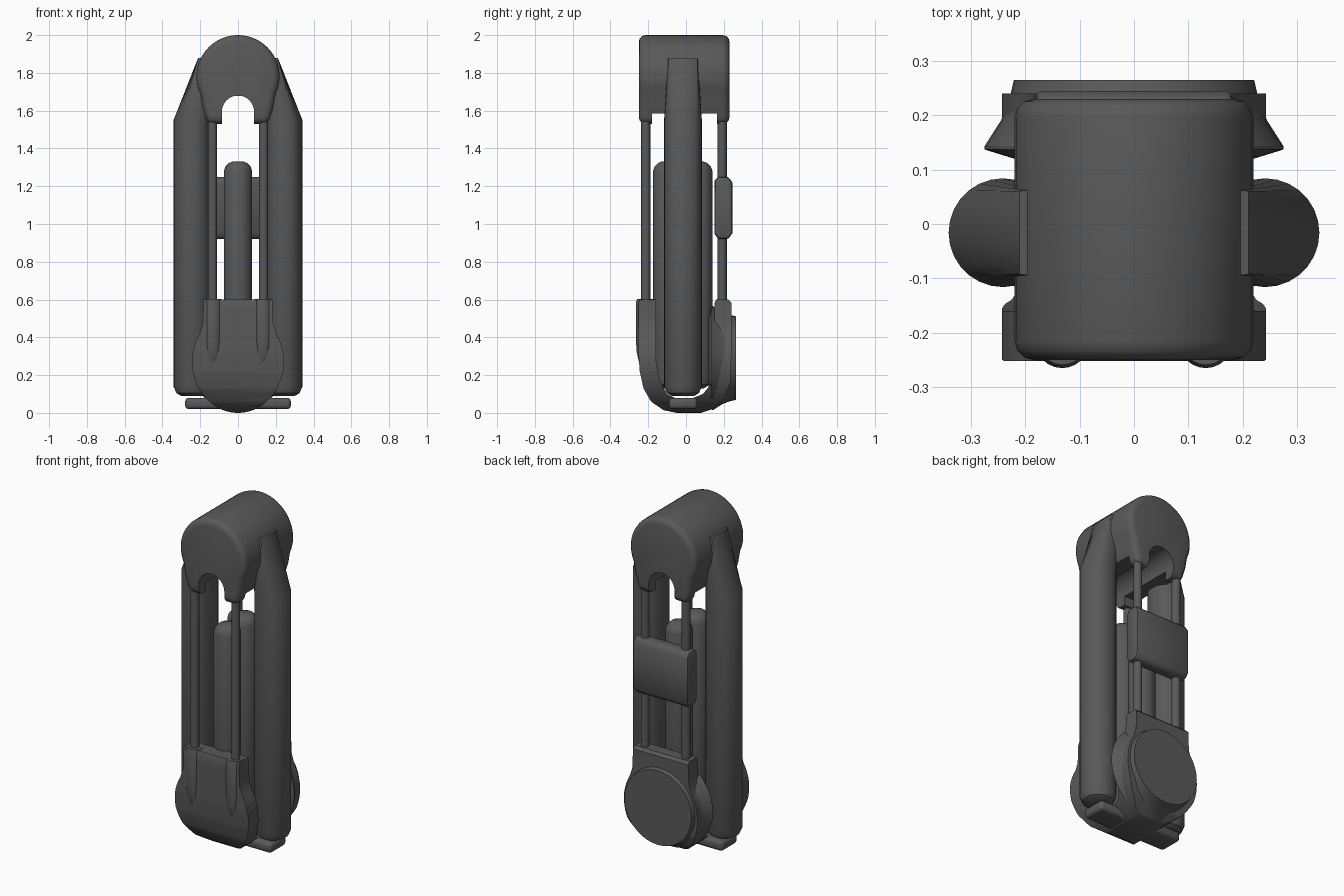
import bpy, bmesh, math
from math import sin, cos, pi

if "Cube" in bpy.data.objects:
    bpy.data.objects.remove(bpy.data.objects["Cube"])

mat = bpy.data.materials.new("dark_grey")
mat.diffuse_color = (0.1, 0.1, 0.1, 1)
mat.use_nodes = True
mat.node_tree.nodes["Principled BSDF"].inputs["Base Color"].default_value = mat.diffuse_color


def skin(name, rings):
    """Bridge equal-length point rings and cap both ends."""
    bm = bmesh.new()
    vs = [[bm.verts.new(p) for p in r] for r in rings]
    n = len(vs[0])
    for a, b in zip(vs, vs[1:]):
        for i in range(n):
            bm.faces.new((a[i], a[(i + 1) % n], b[(i + 1) % n], b[i]))
    bm.faces.new(vs[0][::-1])
    bm.faces.new(vs[-1])
    bmesh.ops.recalc_face_normals(bm, faces=bm.faces)
    me = bpy.data.meshes.new(name)
    bm.to_mesh(me)
    bm.free()
    ob = bpy.data.objects.new(name, me)
    me.materials.append(mat)
    bpy.context.collection.objects.link(ob)
    return ob


def active(ob):
    bpy.ops.object.select_all(action='DESELECT')
    ob.select_set(True)
    bpy.context.view_layer.objects.active = ob


def bevel(ob, w, seg=3, angle=40):
    m = ob.modifiers.new("b", 'BEVEL')
    m.width, m.segments = w, seg
    m.limit_method, m.angle_limit = 'ANGLE', math.radians(angle)
    active(ob)
    bpy.ops.object.modifier_apply(modifier=m.name)
    return ob


def boolean(ob, other, op):
    m = ob.modifiers.new("c", 'BOOLEAN')
    m.object, m.operation, m.solver = other, op, 'EXACT'
    active(ob)
    bpy.ops.object.modifier_apply(modifier=m.name)
    bpy.data.objects.remove(other)
    return ob


def column(name, x, y, prof, n=24):
    """Round vertical part from (radius, z) pairs."""
    return skin(name, [[(x + r * cos(2 * pi * i / n), y + r * sin(2 * pi * i / n), z)
                        for i in range(n)] for r, z in prof])


def prism_y(name, pts, y0, y1):
    return skin(name, [[(x, y, z) for x, z in pts] for y in (y0, y1)])


def prism_x(name, pts, x0, x1):
    return skin(name, [[(x, y, z) for y, z in pts] for x in (x0, x1)])


def box(name, x0, x1, y0, y1, z0, z1):
    return prism_y(name, [(x0, z0), (x1, z0), (x1, z1), (x0, z1)], y0, y1)


def mirrored(half):
    """Right-hand (x, z) points, bottom to top, closed by their mirror."""
    return half + [(-x, z) for x, z in reversed(half)]


parts = []

# Head: round-topped block with an arch through it and a raised middle underside
half = [(0.165, 1.53), (0.172, 1.57), (0.188, 1.62)]
half += [(0.22 * cos(math.radians(a)), 1.78 + 0.22 * sin(math.radians(a))) for a in range(-25, 90, 7)]
head = bevel(prism_y("head", mirrored(half), -0.25, 0.23), 0.035, 3, 50)
arch = mirrored([(0.085, 1.4)] + [(0.085 * cos(a * pi / 16), 1.595 + 0.085 * sin(a * pi / 16)) for a in range(8)])
boolean(head, prism_y("arch_cutter", arch, -0.5, 0.5), 'DIFFERENCE')
boolean(head, box("underside_cutter", -0.5, 0.5, -0.18, 0.165, 1.4, 1.585), 'DIFFERENCE')
parts.append(head)

# Base: U-shaped cradle trimmed by a rounded front outline
u = [(-0.16, 0.6), (-0.245, 0.6), (-0.252, 0.58), (-0.252, 0.32), (-0.245, 0.22), (-0.225, 0.13),
     (-0.185, 0.06), (-0.12, 0.015), (-0.05, 0), (0.08, 0), (0.14, 0.02), (0.2, 0.07), (0.235, 0.16),
     (0.24, 0.3), (0.24, 0.585), (0.225, 0.6), (0.16, 0.6), (0.15, 0.58), (0.15, 0.26), (0.13, 0.15),
     (0.09, 0.1), (0.04, 0.08), (-0.06, 0.08), (-0.1, 0.1), (-0.14, 0.17), (-0.16, 0.28)]
half = [(0.243 * cos(math.radians(a)), 0.27 + 0.27 * sin(math.radians(a))) for a in range(-87, 39, 6)]
half += [(0.187, 0.47), (0.184, 0.53), (0.182, 0.6)]
outline = prism_y("outline_cutter", mirrored(half), -0.5, 0.5)
parts.append(boolean(prism_x("base_cradle", u, -0.4, 0.4), outline, 'INTERSECT'))

# Flared round cap on the back of the base
n = 40
parts.append(skin("back_cap", [[(r * cos(2 * pi * i / n), y, 0.29 + r * sin(2 * pi * i / n)) for i in range(n)]
                               for r, y in [(0.22, 0.12), (0.275, 0.137), (0.275, 0.143), (0.245, 0.19),
                                            (0.229, 0.23), (0.221, 0.265)]]))

# Pads under the side tubes
parts.append(bevel(box("foot_bar", -0.28, 0.28, -0.09, 0.06, 0.02, 0.08), 0.02))

# Panel clamped on the rear rods
panel = [(0.15, 0.95), (0.17, 0.92), (0.225, 0.92), (0.245, 0.95), (0.245, 1.22), (0.225, 1.25), (0.17, 1.25), (0.15, 1.23)]
parts.append(bevel(prism_x("back_panel", panel, -0.182, 0.182), 0.015, 2))

# Two inner columns, front and back
for name, y in (("front_inner_column", -0.1), ("rear_inner_column", 0.065)):
    parts.append(column(name, 0, y, [(0.03, 0.13), (0.06, 0.15), (0.075, 0.19), (0.075, 1.28),
                                     (0.066, 1.305), (0.048, 1.323), (0.025, 1.332)]))

for s, side in ((-1, "left"), (1, "right")):
    # Side tubes, flattening towards the head
    cx, cy, n, rings = 0.241, -0.016, 28, []
    for x, rx, ry, z in [(cx, 0.06, 0.06, 0.09), (cx, 0.085, 0.085, 0.105), (cx, 0.1, 0.1, 0.14),
                         (cx, 0.1, 0.1, 1.55), (0.175, 0.036, 0.078, 1.88)]:
        ring = []
        for i in range(n):
            c, d = cos(2 * pi * i / n), sin(2 * pi * i / n)
            if z > 1.6:  # nearly rectangular tip
                c, d = max(-1, min(1, 1.6 * c)), max(-1, min(1, 1.25 * d))
            ring.append((s * (x + rx * c), cy + ry * d, z))
        rings.append(ring)
    parts.append(skin(side + "_side_tube", rings))
    # Thin rods between head and base, and the front rod sockets
    parts.append(column(side + "_front_rod", s * 0.135, -0.213, [(0.024, 0.5), (0.024, 1.6)], 16))
    parts.append(column(side + "_rear_rod", s * 0.135, 0.192, [(0.024, 0.5), (0.024, 1.6)], 16))
    parts.append(column(side + "_rod_socket", s * 0.132, -0.215,
                        [(0.015, 0.24), (0.034, 0.27), (0.046, 0.32), (0.05, 0.38), (0.05, 0.585), (0.044, 0.602)]))

for ob in parts:
    active(ob)
    bpy.ops.object.shade_smooth_by_angle(angle=math.radians(32))
